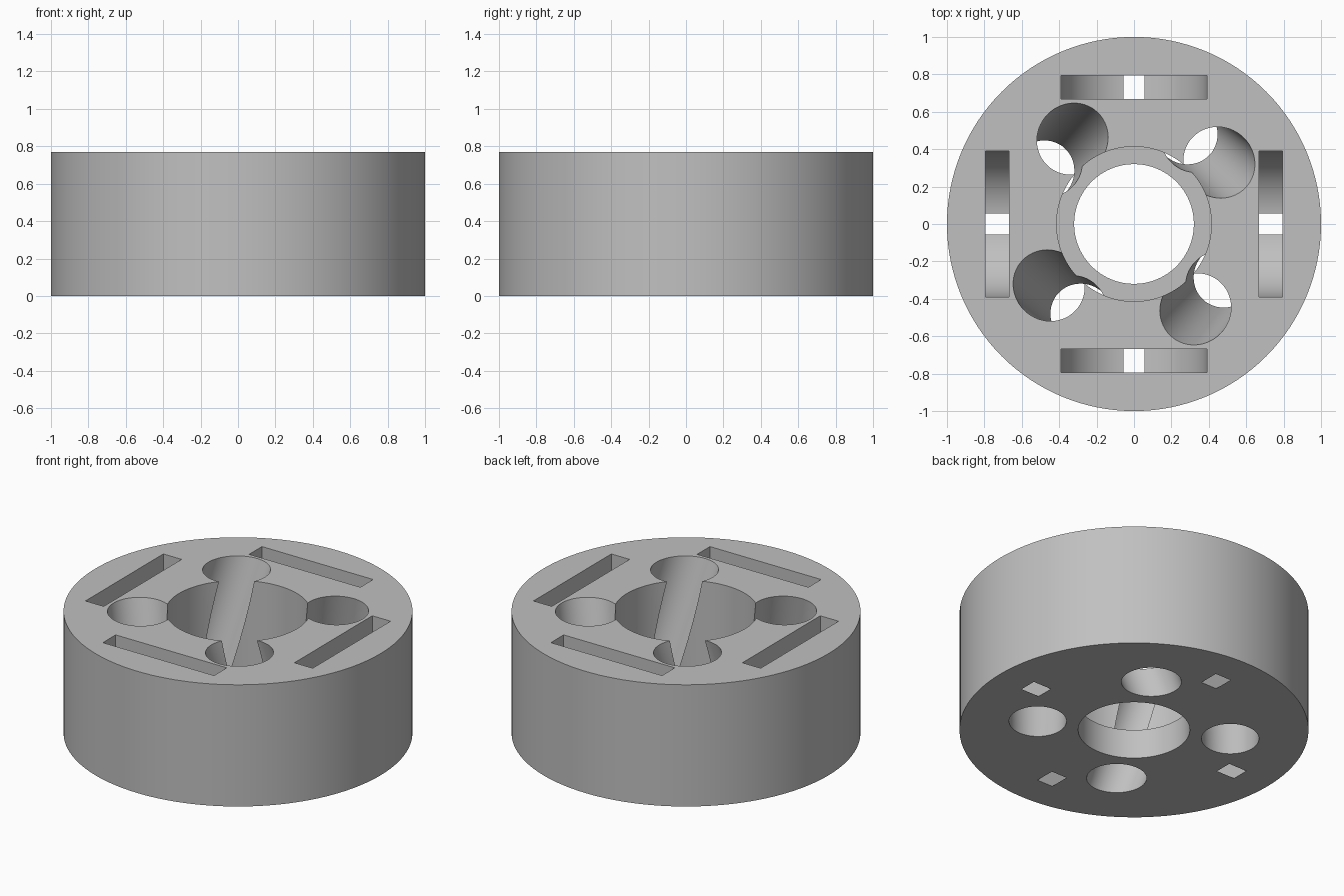
import bpy, math
from mathutils import Vector, Matrix

if "Cube" in bpy.data.objects:
    bpy.data.objects.remove(bpy.data.objects["Cube"], do_unlink=True)

HEIGHT = 0.77

grey = bpy.data.materials.new("plain grey")
grey.use_nodes = True
colour = (0.53, 0.53, 0.53, 1)
grey.diffuse_color = colour
grey.node_tree.nodes["Principled BSDF"].inputs["Base Color"].default_value = colour


def tapered_rod(name, start, end, r1, r2, sides=64):
    """Round solid running from start to end."""
    start, end = Vector(start), Vector(end)
    axis = end - start
    bpy.ops.mesh.primitive_cone_add(vertices=sides, radius1=r1, radius2=r2, depth=axis.length)
    ob = bpy.context.object
    ob.name = name
    turn = axis.to_track_quat("Z", "Y").to_matrix().to_4x4()
    ob.data.transform(Matrix.Translation((start + end) / 2) @ turn)
    return ob


def box(name, low, high):
    low, high = Vector(low), Vector(high)
    bpy.ops.mesh.primitive_cube_add(size=1)
    ob = bpy.context.object
    ob.name = name
    ob.data.transform(Matrix.Translation((low + high) / 2) @ Matrix.Diagonal((*(high - low), 1)))
    return ob


def boolean(target, tool, operation="DIFFERENCE"):
    """Apply a boolean and discard the tool."""
    mod = target.modifiers.new("cut", "BOOLEAN")
    mod.operation, mod.solver, mod.object = operation, "EXACT", tool
    bpy.ops.object.select_all(action="DESELECT")
    bpy.context.view_layer.objects.active = target
    target.select_set(True)
    bpy.ops.object.modifier_apply(modifier=mod.name)
    bpy.data.objects.remove(tool, do_unlink=True)


def on_circle(radius, degrees, z):
    a = math.radians(degrees)
    return Vector((radius * math.cos(a), radius * math.sin(a), z))


# Round body
body = tapered_rod("round_body", (0, 0, 0), (0, 0, HEIGHT), 1, 1, 128)

# Stepped centre bore
boolean(body, tapered_rod("bore", (0, 0, -0.1), (0, 0, 1), 0.32, 0.32, 96))
boolean(body, tapered_rod("counterbore", (0, 0, 0.185), (0, 0, 1), 0.414, 0.414, 96))

for i in range(4):
    quarter = 90 * i

    # Slanted, slightly tapered hole
    top = on_circle(0.561, 36 + quarter, HEIGHT)
    bottom = on_circle(0.561, 60.4 + quarter, 0)
    reach = (top - bottom) * 0.2
    boolean(body, tapered_rod("slanted_hole", bottom - reach, top + reach, 0.16, 0.191))

    # Upright slot with a round floor that just breaks through the underside
    slot = tapered_rod("slot", (0, 0.667, HEIGHT / 2), (0, 0.795, HEIGHT / 2), 0.389, 0.389, 96)
    boolean(slot, box("slot_mouth", (-0.389, 0.667, HEIGHT / 2), (0.389, 0.795, 1)), "UNION")
    slot.data.transform(Matrix.Rotation(math.radians(quarter), 4, "Z"))
    boolean(body, slot)

# Finish
body.data.materials.clear()
body.data.materials.append(grey)
for face in body.data.polygons:
    face.material_index = 0
bpy.ops.object.select_all(action="DESELECT")
bpy.context.view_layer.objects.active = body
body.select_set(True)
bpy.ops.object.shade_smooth_by_angle(angle=math.radians(30))
